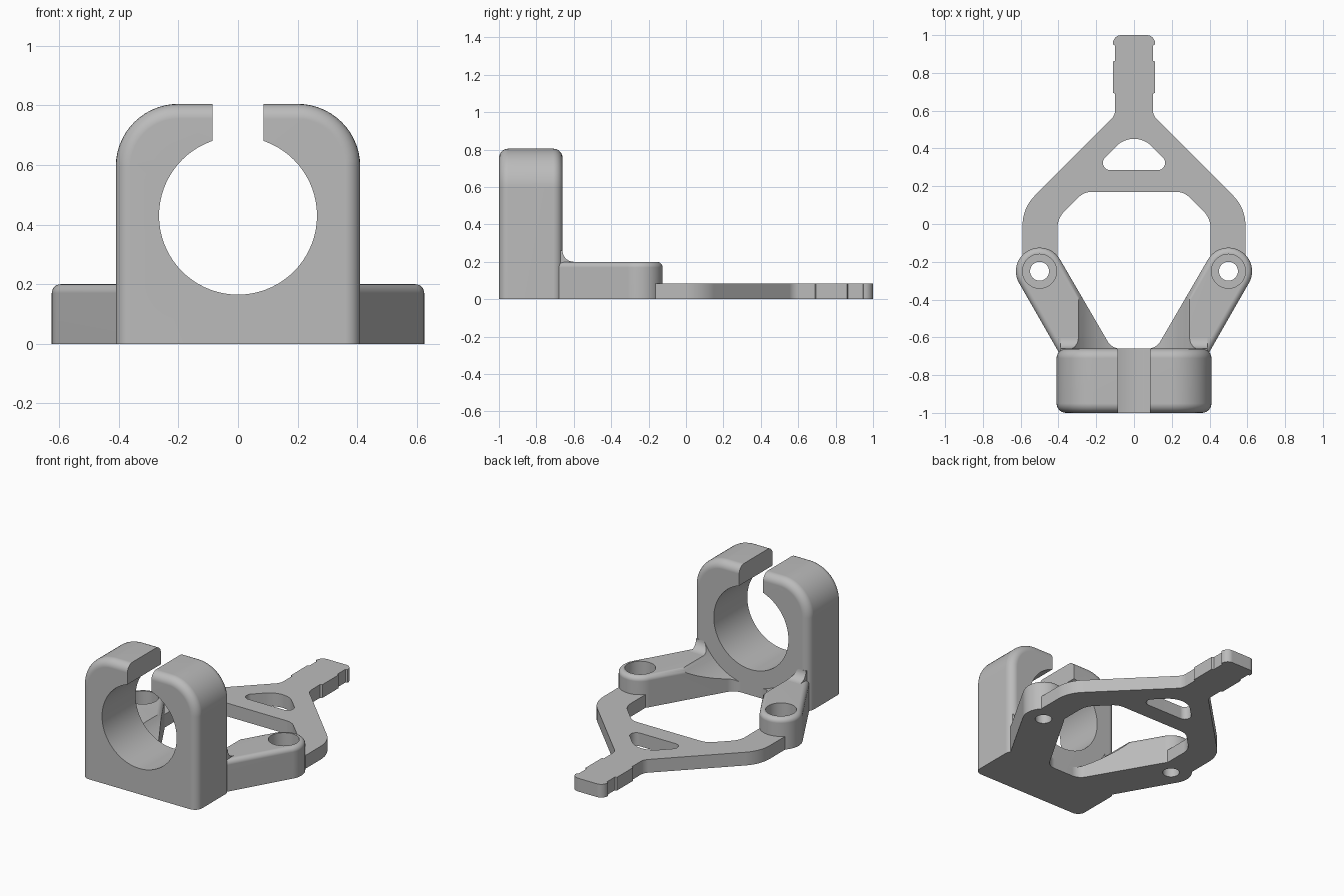
import bpy, bmesh
from math import sin, cos, pi, radians, tan
from mathutils import Vector

if "Cube" in bpy.data.objects:
    bpy.data.objects.remove(bpy.data.objects["Cube"], do_unlink=True)

grey = bpy.data.materials.new("light grey plastic")
grey.use_nodes = True
grey.diffuse_color = (0.5, 0.5, 0.5, 1)
grey.node_tree.nodes["Principled BSDF"].inputs["Base Color"].default_value = (0.5, 0.5, 0.5, 1)


def arc(cx, cy, r, a, b, n):
    """Points on an arc from angle a to b in degrees."""
    angles = [radians(a + (b - a) * i / n) for i in range(n + 1)]
    return [(cx + r * cos(t), cy + r * sin(t)) for t in angles]


def rounded(corners, steps=10):
    """Polygon from (x, y, radius) corners, with each corner filleted."""
    out = []
    for i, (x, y, r) in enumerate(corners):
        p = Vector((x, y))
        if r == 0:
            out.append((x, y))
            continue
        a = (Vector(corners[i - 1][:2]) - p).normalized()
        b = (Vector(corners[(i + 1) % len(corners)][:2]) - p).normalized()
        half = a.angle(b) / 2
        centre = p + (a + b).normalized() * (r / sin(half))
        start = p + a * (r / tan(half)) - centre
        end = p + b * (r / tan(half)) - centre
        sweep = start.angle(end)
        for k in range(steps + 1):
            t = k / steps
            v = (start * sin((1 - t) * sweep) + end * sin(t * sweep)) / sin(sweep)
            out.append(tuple(centre + v))
    return out


def prism(name, pts, lo, hi, axis="z", bevel=0, ends=()):
    """Extrude a profile along an axis and round the chosen end rims."""
    def place(u, v, w):
        return {"z": (u, v, w), "y": (u, w, v), "x": (w, u, v)}[axis]
    bm = bmesh.new()
    base = [bm.verts.new(place(u, v, lo)) for u, v in pts]
    top = [bm.verts.new(place(u, v, hi)) for u, v in pts]
    bm.faces.new(base)
    bm.faces.new(top)
    for i in range(len(pts)):
        bm.faces.new((base[i - 1], base[i], top[i], top[i - 1]))
    bmesh.ops.recalc_face_normals(bm, faces=bm.faces)
    if bevel:
        k = "xyz".index(axis)
        rim = [e for e in bm.edges
               if any(all(abs(v.co[k] - w) < 1e-5 for v in e.verts) for w in ends)
               and max(v.co.z for v in e.verts) > 0.001]
        bmesh.ops.bevel(bm, geom=rim, offset=bevel, segments=6, profile=0.5,
                        affect="EDGES", clamp_overlap=False)
    mesh = bpy.data.meshes.new(name)
    bm.to_mesh(mesh)
    bm.free()
    mesh.materials.append(grey)
    ob = bpy.data.objects.new(name, mesh)
    bpy.context.collection.objects.link(ob)
    return ob


def activate(ob):
    bpy.ops.object.select_all(action="DESELECT")
    ob.select_set(True)
    bpy.context.view_layer.objects.active = ob


def cut(ob, *cutters):
    """Subtract the cutters and discard them."""
    activate(ob)
    for c in cutters:
        m = ob.modifiers.new("cut", "BOOLEAN")
        m.operation, m.solver, m.object = "DIFFERENCE", "EXACT", c
        bpy.ops.object.modifier_apply(modifier=m.name)
        bpy.data.objects.remove(c, do_unlink=True)


def finish(ob):
    activate(ob)
    bpy.ops.object.shade_smooth_by_angle(angle=radians(30))
    ob.modifiers.new("even shading", "WEIGHTED_NORMAL").keep_sharp = True


def cylinder(name, cx, cy, r, lo, hi, axis="z"):
    return prism(name, arc(cx, cy, r, 0, 360, 72)[:-1], lo, hi, axis)


# Clamp block with a round bore and an open slot on top
block = prism("clamp_block",
              rounded([(-0.41, 0, 0), (0.41, 0, 0), (0.41, 0.805, 0.21), (-0.41, 0.805, 0.21)], 14),
              -1, -0.66, "y", 0.05, (-1, -0.66))
cut(block,
    cylinder("bore", 0, 0.43, 0.265, -1.1, -0.5, "y"),
    prism("slot", [(-0.085, 0.45), (0.085, 0.45), (0.085, 1), (-0.085, 1)], -1.1, -0.5, "y"))
finish(block)


def clearance():
    return cylinder("clearance", 0, 0.43, 0.374, -0.8, -0.2, "y")


# Arms with counterbored screw bosses, and the fillets joining them to the block
for side, s in (("left", 1), ("right", -1)):
    boss = arc(0.5, -0.25, 0.125, -30, 150, 24)
    root = rounded([boss[-1] + (0,), (0.117, -0.66, 0.08), (0.05, -0.66, 0),
                    (0.05, -0.72, 0), (0.375, -0.72, 0)])
    outline = boss + root[1:]
    arm = prism(side + "_arm", [(s * x, y) for x, y in outline], 0, 0.2, "z", 0.03, (0.2,))
    cut(arm, clearance(),
        cylinder("counterbore", s * 0.5, -0.25, 0.09, 0.1, 0.3),
        cylinder("screw_hole", s * 0.5, -0.25, 0.05, -0.1, 0.3))
    finish(arm)

    curve = arc(-0.6, 0.26, 0.06, 270, 180, 10)
    profile = [(-0.7, 0.18), (-0.6, 0.18)] + curve + [(-0.7, 0.26)]
    fillet = prism(side + "_fillet", profile, min(s * 0.13, s * 0.39), max(s * 0.13, s * 0.39), "x")
    cut(fillet, clearance())
    finish(fillet)

# Flat forked plate with a notched tail
outer = [(0.59, -0.19, 0), (0.59, 0.085, 0.22), (0.1, 0.575, 0.07), (0.1, 0.69, 0),
         (0.112, 0.695, 0), (0.112, 0.86, 0), (0.1, 0.865, 0), (0.1, 0.945, 0),
         (0.112, 0.95, 0), (0.112, 1, 0.045)]
inner = [(0.265, 0.17, 0.1), (0.405, 0.03, 0.12), (0.405, -0.19, 0)]


def flip(corners):
    return [(-x, y, r) for x, y, r in reversed(corners)]


plate = prism("fork_plate", rounded(outer + flip(outer) + flip(inner) + inner), 0, 0.085)
window = rounded([(-0.22, 0.285, 0.039), (0.22, 0.285, 0.039), (0, 0.505, 0.13)])
cut(plate, prism("window", window, -0.1, 0.2))
finish(plate)
